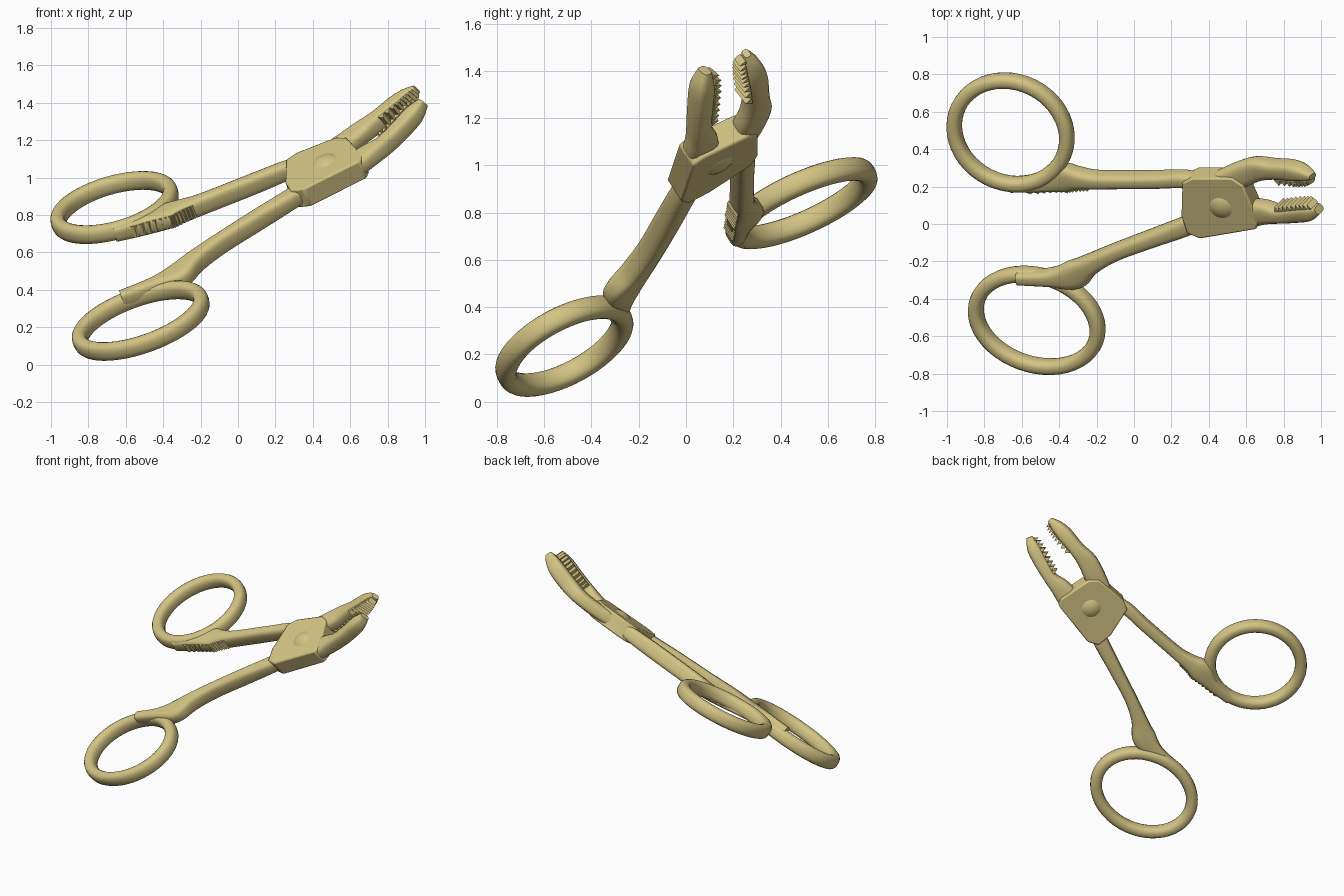
import bpy, bmesh, math
from mathutils import Vector, Matrix

if "Cube" in bpy.data.objects:
    bpy.data.objects.remove(bpy.data.objects["Cube"])

metal = bpy.data.materials.new("pale brass")
metal.use_nodes = True
metal.diffuse_color = (0.66, 0.55, 0.23, 1)
metal.node_tree.nodes["Principled BSDF"].inputs["Base Color"].default_value = metal.diffuse_color

# The tool lies in a tilted plane: height is a linear function of x and y
SLOPE_X, SLOPE_Y, BASE = 0.392, 0.648, 0.78
NORMAL = Vector((-SLOPE_X, -SLOPE_Y, 1)).normalized()


def on_plane(x, y, lift=0.0):
    return Vector((x, y, BASE + SLOPE_X * x + SLOPE_Y * y + lift))


def finish(name, bm, angle=40):
    bmesh.ops.recalc_face_normals(bm, faces=bm.faces)
    mesh = bpy.data.meshes.new(name)
    bm.to_mesh(mesh)
    bm.free()
    mesh.materials.append(metal)
    obj = bpy.data.objects.new(name, mesh)
    bpy.context.collection.objects.link(obj)
    bpy.ops.object.select_all(action="DESELECT")
    obj.select_set(True)
    bpy.context.view_layer.objects.active = obj
    bpy.ops.object.shade_smooth_by_angle(angle=math.radians(angle))
    return obj


def spline(rows, steps=5):
    """Catmull-Rom refinement of (x, y, lift, half width, half thickness) rows."""
    rows = [Vector(r) for r in rows]
    out = []
    for i in range(len(rows) - 1):
        a, b, c = rows[max(i - 1, 0)], rows[i], rows[i + 1]
        d = rows[min(i + 2, len(rows) - 1)]
        for k in range(steps):
            t = k / steps
            out.append((b * 2 + (c - a) * t + (a * 2 - b * 5 + c * 4 - d) * t * t
                        + (b * 3 - a - c * 3 + d) * t ** 3) * 0.5)
    return out + [rows[-1]]


def frame(points, i, normal, closed=False):
    n = len(points)
    after = points[(i + 1) % n if closed else min(i + 1, n - 1)]
    before = points[i - 1 if closed else max(i - 1, 0)]
    tangent = (after - before).normalized()
    side = normal.cross(tangent).normalized()
    return tangent, side, tangent.cross(side)


def loft(name, points, widths, thicks, normal=NORMAL, closed=False, power=0.6, sides=16):
    """Sweep a rounded-box section along a path."""
    bm = bmesh.new()
    loops = []
    for i, p in enumerate(points):
        _, side, up = frame(points, i, normal, closed)
        loop = []
        for k in range(sides):
            a = math.tau * (k + 0.5) / sides
            c, s = math.cos(a), math.sin(a)
            u = math.copysign(abs(c) ** power, c) * widths[i]
            v = math.copysign(abs(s) ** power, s) * thicks[i]
            loop.append(bm.verts.new(p + side * u + up * v))
        loops.append(loop)
    pairs = list(zip(loops, loops[1:]))
    if closed:
        pairs.append((loops[-1], loops[0]))
    else:
        bm.faces.new(loops[0])
        bm.faces.new(loops[-1])
    for a, b in pairs:
        for k in range(sides):
            j = (k + 1) % sides
            bm.faces.new((a[k], a[j], b[j], b[k]))
    return finish(name, bm)


def bar(name, rows, power=0.6):
    fine = spline(rows)
    pts = [on_plane(*r[:3]) for r in fine]
    loft(name, pts, [r[3] for r in fine], [r[4] for r in fine], power=power)
    return fine, pts


def teeth(name, swept, start, end, count, facing, height, depth):
    """Row of triangular ridges along one edge of a swept bar."""
    rows, pts = swept
    bm = bmesh.new()
    for k in range(count):
        f = (start + (end - start) * (k + 0.5) / count) * (len(pts) - 1)
        i = min(int(f), len(pts) - 2)
        p = pts[i].lerp(pts[i + 1], f - i)
        tangent, side, up = frame(pts, i, NORMAL)
        side = side * facing
        pitch = (pts[i + 1] - pts[i]).length * (end - start) * (len(pts) - 1) / count / 2
        edge = p + side * (rows[i][3] * 0.9)
        tri = (edge - tangent * pitch, edge + tangent * pitch, edge + side * height)
        half = up * rows[i][4] * depth
        low = [bm.verts.new(v - half) for v in tri]
        high = [bm.verts.new(v + half) for v in tri]
        bm.faces.new(low)
        bm.faces.new(high)
        for j in range(3):
            m = (j + 1) % 3
            bm.faces.new((low[j], low[m], high[m], high[j]))
    finish(name, bm, 10)


def finger_ring(name, centre, normal, rx, ry, steps=48):
    normal = Vector(normal).normalized()
    u = (Vector((1, 0, 0)) - normal * normal.x).normalized()
    v = normal.cross(u)
    pts = [Vector(centre) + u * (rx * math.cos(math.tau * i / steps))
           + v * (ry * math.sin(math.tau * i / steps)) for i in range(steps)]
    loft(name, pts, [0.04] * steps, [0.05] * steps, normal, True, power=0.8)


# Finger rings
finger_ring("back_finger_ring", (-0.66, 0.49, 0.84), (-0.26, -0.4, 0.88), 0.312, 0.302)
finger_ring("front_finger_ring", (-0.52, -0.515, 0.235), (-0.33, -0.45, 0.83), 0.345, 0.275)

# Handles, flaring where they join the rings
back_handle = bar("back_handle", [
    (-0.66, 0.21, 0.045, 0.035, 0.045), (-0.5, 0.222, 0.02, 0.045, 0.052),
    (-0.38, 0.25, 0, 0.078, 0.053), (-0.29, 0.245, 0, 0.056, 0.055),
    (-0.18, 0.237, 0, 0.042, 0.055), (0.1, 0.238, 0, 0.04, 0.055),
    (0.28, 0.24, 0, 0.042, 0.05), (0.42, 0.2, 0, 0.045, 0.045)])
front_handle = bar("front_handle", [
    (-0.62, -0.285, 0, 0.035, 0.045), (-0.45, -0.285, -0.005, 0.045, 0.05),
    (-0.32, -0.27, -0.005, 0.08, 0.052), (-0.23, -0.215, 0, 0.055, 0.055),
    (-0.1, -0.15, 0, 0.042, 0.055), (0.1, -0.075, 0, 0.044, 0.055),
    (0.28, -0.01, 0, 0.05, 0.05), (0.42, 0.05, 0, 0.05, 0.045)])
teeth("handle_ridges", back_handle, 0.08, 0.52, 14, -1, 0.012, 0.7)


# Jaws, curving upward towards their tips
def bend(rows):
    return [(x, y, 0.94 * max(0, x - 0.55) ** 2, w, t) for x, y, w, t in rows]


back_jaw = bar("back_jaw", bend([
    (0.45, 0.22, 0.06, 0.05), (0.57, 0.265, 0.07, 0.05), (0.66, 0.295, 0.065, 0.05),
    (0.75, 0.295, 0.05, 0.055), (0.85, 0.287, 0.05, 0.055),
    (0.91, 0.272, 0.038, 0.045), (0.955, 0.255, 0.015, 0.025)]))
front_jaw = bar("front_jaw", bend([
    (0.5, 0.05, 0.07, 0.05), (0.62, 0.06, 0.075, 0.052), (0.7, 0.065, 0.065, 0.052),
    (0.78, 0.055, 0.045, 0.052), (0.86, 0.06, 0.046, 0.052),
    (0.94, 0.068, 0.045, 0.05), (0.99, 0.08, 0.022, 0.03)]))
teeth("back_jaw_teeth", back_jaw, 0.52, 0.96, 9, -1, 0.032, 0.85)
teeth("front_jaw_teeth", front_jaw, 0.52, 0.96, 9, 1, 0.032, 0.85)

# Box joint
outline = [(0.27, 0.07), (0.275, 0.25), (0.33, 0.275), (0.54, 0.275), (0.6, 0.235),
           (0.685, 0.04), (0.67, 0.0), (0.37, -0.05), (0.3, -0.02)]
bm = bmesh.new()
bottom = [bm.verts.new(on_plane(x, y) - NORMAL * 0.06) for x, y in outline]
top = [bm.verts.new(on_plane(x, y) + NORMAL * 0.06) for x, y in outline]
bm.faces.new(bottom)
bm.faces.new(top)
for i in range(len(outline)):
    j = (i + 1) % len(outline)
    bm.faces.new((bottom[i], bottom[j], top[j], top[i]))
joint = finish("box_joint", bm, 30)
bevel = joint.modifiers.new("soft edges", "BEVEL")
bevel.width = 0.01
bevel.segments = 2

# Pivot rivet with domed heads on both faces
bm = bmesh.new()
turn = NORMAL.to_track_quat("Z", "Y").to_matrix().to_4x4()
bmesh.ops.create_uvsphere(bm, u_segments=20, v_segments=10, radius=1,
                          matrix=Matrix.Translation(on_plane(0.482, 0.116)) @ turn
                          @ Matrix.Diagonal((0.1, 0.1, 0.078, 1)))
finish("pivot_rivet", bm)
